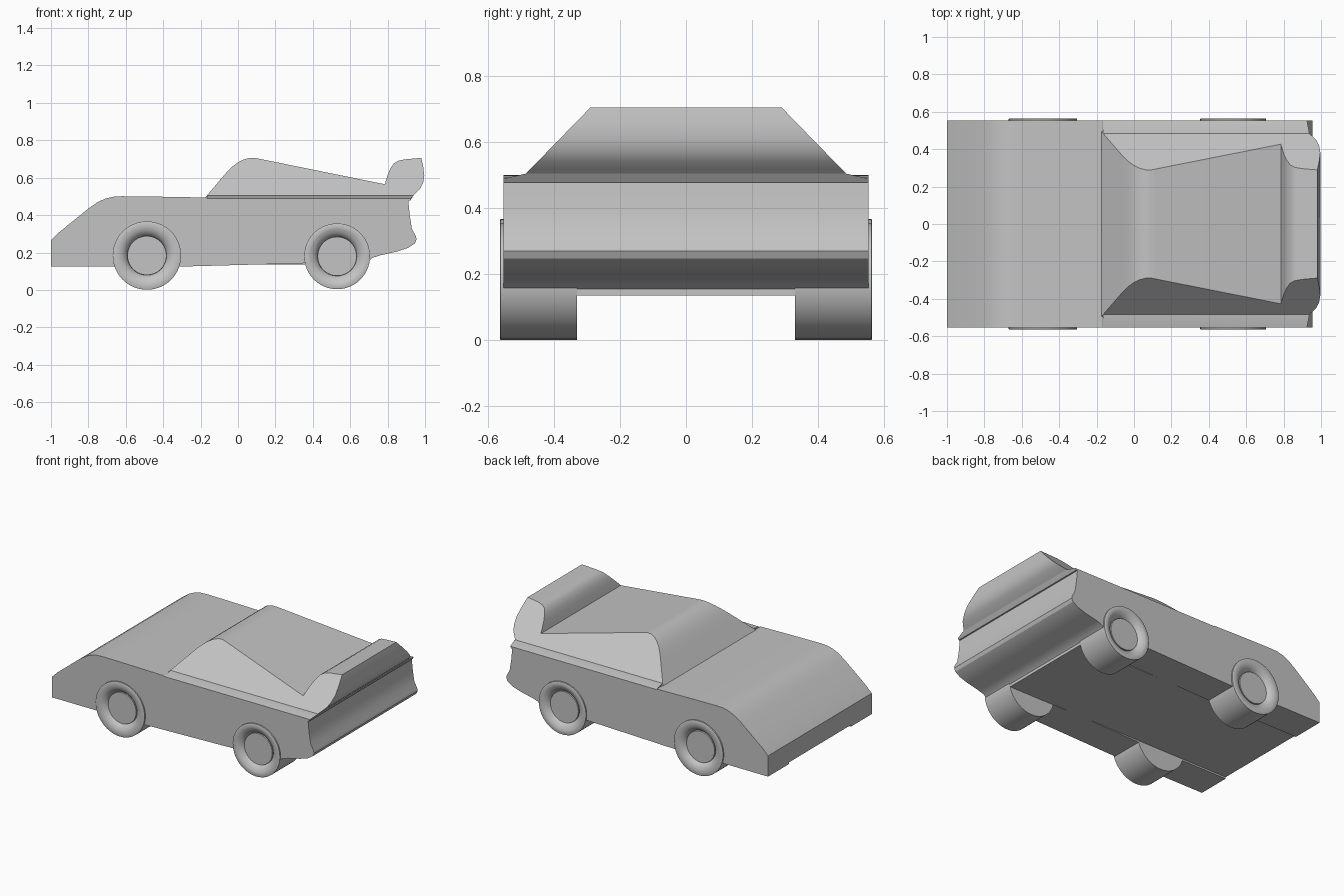
import bpy, bmesh, math
from mathutils import Vector, Matrix

cube = bpy.data.objects.get("Cube")
if cube:
    bpy.data.objects.remove(cube, do_unlink=True)

HALF = 0.553      # half width of the body
TRACK_IN = 0.33   # inner face of the wheels

grey = bpy.data.materials.new("plain grey")
grey.use_nodes = True
colour = (0.55, 0.55, 0.55, 1)
grey.diffuse_color = colour
grey.node_tree.nodes["Principled BSDF"].inputs["Base Color"].default_value = colour


def finish(bm, name):
    bmesh.ops.recalc_face_normals(bm, faces=bm.faces)
    mesh = bpy.data.meshes.new(name)
    bm.to_mesh(mesh)
    bm.free()
    ob = bpy.data.objects.new(name, mesh)
    bpy.context.collection.objects.link(ob)
    mesh.materials.append(grey)
    return ob


def prism(points, start, depth):
    """Extrude a closed 3D outline along a vector."""
    bm = bmesh.new()
    face = bm.faces.new([bm.verts.new(p) for p in points])
    new = bmesh.ops.extrude_face_region(bm, geom=[face])["geom"]
    verts = [v for v in new if isinstance(v, bmesh.types.BMVert)]
    bmesh.ops.translate(bm, verts=verts, vec=depth)
    bmesh.ops.translate(bm, verts=bm.verts, vec=start)
    return bm


def side_prism(profile, half):
    return prism([(x, 0, z) for x, z in profile], (0, -half, 0), (0, 2 * half, 0))


def box(name, low, high):
    bm = bmesh.new()
    bmesh.ops.create_cube(bm, size=1)
    for v in bm.verts:
        v.co = [(a + b) / 2 + c * (b - a) for a, b, c in zip(low, high, v.co)]
    return finish(bm, name)


def lathe(profile, name, centre, side):
    """Spin (radius, y) points round the y axis."""
    bm = bmesh.new()
    verts = [bm.verts.new((r, y * side, 0)) for r, y in profile]
    edges = [bm.edges.new(pair) for pair in zip(verts, verts[1:])]
    bmesh.ops.spin(bm, geom=verts + edges, cent=(0, 0, 0), axis=(0, 1, 0),
                   angle=math.tau, steps=56)
    bmesh.ops.remove_doubles(bm, verts=bm.verts, dist=0.0005)
    bmesh.ops.translate(bm, verts=bm.verts, vec=centre)
    return finish(bm, name)


def cut(target, cutter):
    mod = target.modifiers.new("cut", "BOOLEAN")
    mod.operation = "DIFFERENCE"
    mod.solver = "EXACT"
    mod.object = cutter
    cutter.hide_render = True
    bpy.context.view_layer.objects.active = target
    bpy.ops.object.modifier_apply(modifier=mod.name)
    bpy.data.objects.remove(cutter, do_unlink=True)


# Lower body: side outline from nose to tail
body = finish(side_prism([
    (-1, 0.125), (-1, 0.265), (-0.96, 0.305), (-0.88, 0.37), (-0.8, 0.435),
    (-0.75, 0.47), (-0.71, 0.488), (-0.67, 0.498), (-0.62, 0.501),
    (-0.45, 0.499), (-0.17, 0.494), (-0.16, 0.488), (0.91, 0.482),
    (0.918, 0.4), (0.93, 0.325), (0.95, 0.29), (0.955, 0.27),
    (0.945, 0.248), (0.91, 0.225), (0.85, 0.205), (0.76, 0.185),
    (0.72, 0.172), (0.7, 0.155), (0.68, 0.145), (0.36, 0.143),
    (-0.3, 0.125)], HALF), "body")

# Shallow recess under the nose and flat floor behind it
cut(body, box("recess_cutter", (-1.1, -TRACK_IN, 0), (0.1, TRACK_IN, 0.136)))
floor = box("floor_panel", (0.05, -TRACK_IN, 0.1355), (0.7, TRACK_IN, 0.2))

# Gently crowned shelf along the shoulders
shelf = finish(prism([(0, y, z) for y, z in (
    (-HALF, 0.478), (HALF, 0.478), (HALF, 0.49), (0.485, 0.505),
    (-0.485, 0.505), (-HALF, 0.49))], (-0.165, 0, 0), (1.085, 0, 0)), "shelf")
for v in shelf.data.vertices:
    if v.co.x > 0 and v.co.z > 0.48:
        v.co.x = 0.925 if v.co.z < 0.5 else 0.938

# Cabin and rear spoiler in one outline, with sloping sides
bm = side_prism([
    (-0.175, 0.494), (-0.09, 0.595), (-0.06, 0.63), (-0.03, 0.66),
    (0, 0.682), (0.03, 0.697), (0.06, 0.705), (0.09, 0.706), (0.12, 0.7),
    (0.785, 0.565), (0.8, 0.615), (0.815, 0.65), (0.835, 0.678),
    (0.86, 0.692), (0.9, 0.699), (0.98, 0.706), (0.99, 0.66),
    (0.996, 0.61), (0.99, 0.575), (0.975, 0.542), (0.95, 0.518),
    (0.92, 0.49)], HALF)
for side in (-1, 1):
    bmesh.ops.bisect_plane(
        bm, geom=bm.verts[:] + bm.edges[:] + bm.faces[:], dist=0.0001,
        plane_co=(0, side * 0.485, 0.505), plane_no=(0, side, 0.975),
        clear_outer=True)
    bmesh.ops.holes_fill(bm, edges=[e for e in bm.edges if e.is_boundary])
cabin = finish(bm, "cabin_and_spoiler")

# Wheels: tyre, dished ring and flat hub, set into round wells
for end, x, z, r in (("front", -0.487, 0.184, 0.183), ("rear", 0.53, 0.18, 0.176)):
    for name, side in (("left", 1), ("right", -1)):
        centre = (x, 0, z)
        well = [(0, 0.42), (r - 0.003, 0.42), (r - 0.003, 0.7), (0, 0.7)]
        cut(body, lathe(well, "well_cutter", centre, side))
        tyre = [(0, TRACK_IN), (r, TRACK_IN), (r, 0.562), (r - 0.004, 0.564),
                (r - 0.025, 0.564), (0.145, 0.562), (0.132, 0.557),
                (0.12, 0.549), (0.11, 0.538), (0.105, 0.528),
                (0.104, 0.54), (0, 0.54)]
        lathe(tyre, f"{end}_wheel_{name}", centre, side)

# Smooth curves, keep creases
for ob in bpy.context.view_layer.objects:
    ob.select_set(ob.type == "MESH" and grey.name in ob.data.materials)
bpy.context.view_layer.objects.active = body
bpy.ops.object.shade_smooth_by_angle(angle=math.radians(28))
